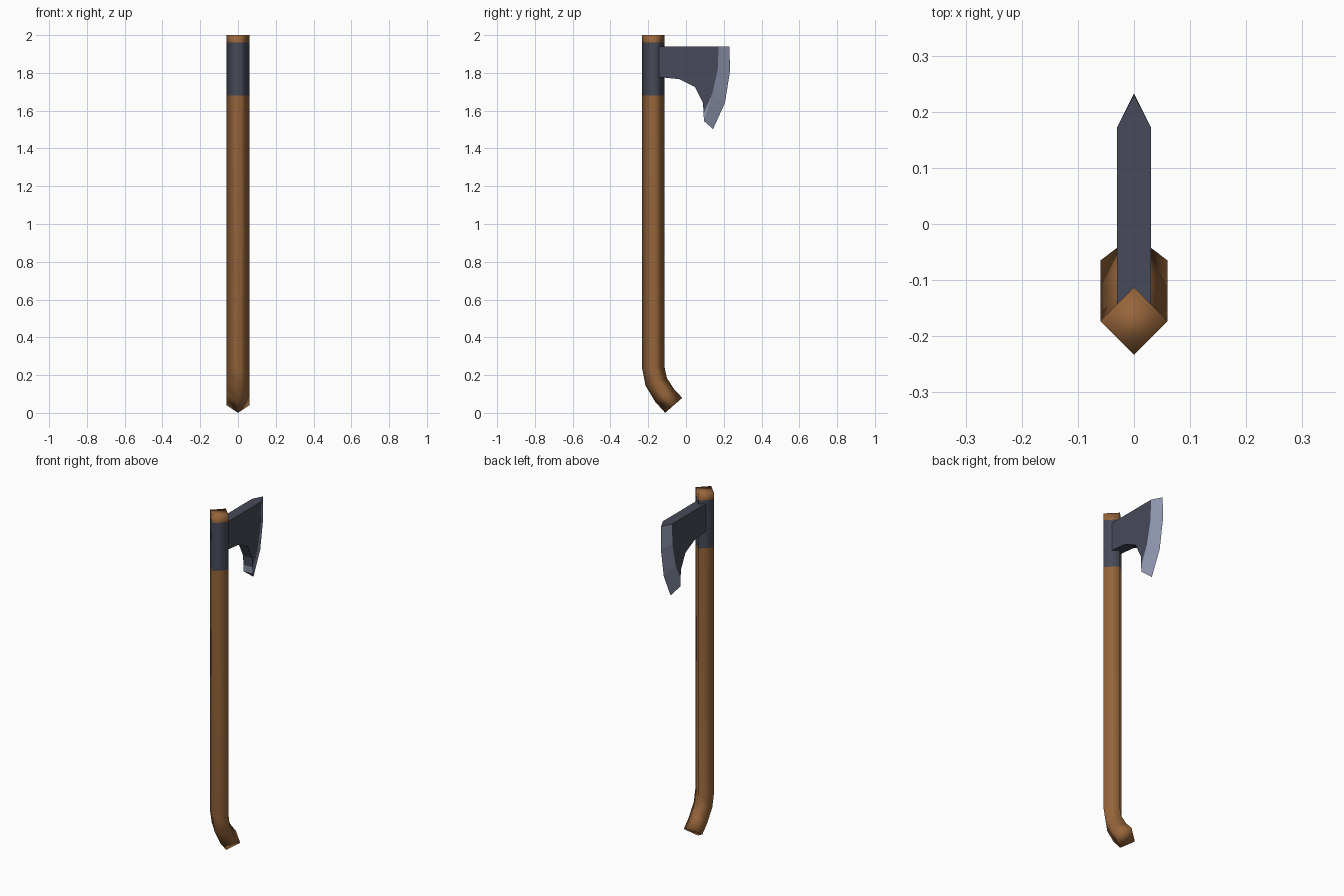
import bpy, bmesh, math

if "Cube" in bpy.data.objects:
    bpy.data.objects.remove(bpy.data.objects["Cube"])


def material(name, rgb):
    m = bpy.data.materials.new(name)
    m.diffuse_color = (*rgb, 1)
    m.use_nodes = True
    m.node_tree.nodes["Principled BSDF"].inputs["Base Color"].default_value = m.diffuse_color
    return m


wood = material("brown wood", (0.305, 0.130, 0.043))
steel = material("dark steel", (0.063, 0.070, 0.100))
edge_steel = material("light steel", (0.275, 0.310, 0.430))


def finish(bm, name, mats, smooth):
    bmesh.ops.recalc_face_normals(bm, faces=bm.faces[:])
    for f in bm.faces:
        f.smooth = smooth
    me = bpy.data.meshes.new(name)
    bm.to_mesh(me)
    bm.free()
    for m in mats:
        me.materials.append(m)
    ob = bpy.data.objects.new(name, me)
    bpy.context.collection.objects.link(ob)
    return ob


# Handle: four-sided shaft swept along (y, z, tilt), with a metal collar
R = 0.06
path = [(-0.173, 2.0, 0), (-0.173, 1.96, 0), (-0.173, 1.68, 0), (-0.173, 0.24, 0),
        (-0.158, 0.165, 20), (-0.113, 0.092, 34), (-0.065, 0.040, 41)]
bm = bmesh.new()
rings = []
for y, z, tilt in path:
    c, s = R * math.cos(math.radians(tilt)), R * math.sin(math.radians(tilt))
    rings.append([bm.verts.new(p) for p in
                  ((0, y - c, z - s), (R, y, z), (0, y + c, z + s), (-R, y, z))])
for i, (a, b) in enumerate(zip(rings, rings[1:])):
    for k in range(4):
        f = bm.faces.new((a[k], a[(k + 1) % 4], b[(k + 1) % 4], b[k]))
        f.material_index = 1 if i == 1 else 0
bm.faces.new(rings[0])
bm.faces.new(rings[-1])
finish(bm, "handle", [wood, steel], True)

# Axe head: flat cheeks, curved beard and a bevelled cutting edge
T = 0.03
bevel = [(0.173, 1.94), (0.168, 1.82), (0.140, 1.69), (0.095, 1.545)]
cutting = [(0.230, 1.94), (0.233, 1.81), (0.206, 1.64), (0.143, 1.503)]
beard = [(0.093, 1.585), (0.090, 1.64), (0.048, 1.725), (-0.037, 1.767),
         (-0.145, 1.778), (-0.145, 1.94)]
bm = bmesh.new()


def row(points, x):
    return [bm.verts.new((x, y, z)) for y, z in points]


def face(verts, mat):
    bm.faces.new(verts).material_index = mat


tip = row(cutting, 0)
sides = []
for x in (T, -T):
    inner, under = row(bevel, x), row(beard, x)
    face(inner[:3] + under, 0)                       # cheek
    face((inner[2], inner[3], under[0]), 1)          # lower corner of the edge
    for k in range(3):
        face((inner[k], tip[k], tip[k + 1], inner[k + 1]), 1)
    sides.append([inner[3]] + under + [inner[0]])
right, left = sides
for k in range(len(right) - 1):                      # underside, back and top
    face((right[k], right[k + 1], left[k + 1], left[k]), 1 if k == 0 else 0)
face((right[-1], left[-1], tip[0]), 0)
face((right[0], left[0], tip[-1]), 1)
finish(bm, "axe_head", [steel, edge_steel], False)
